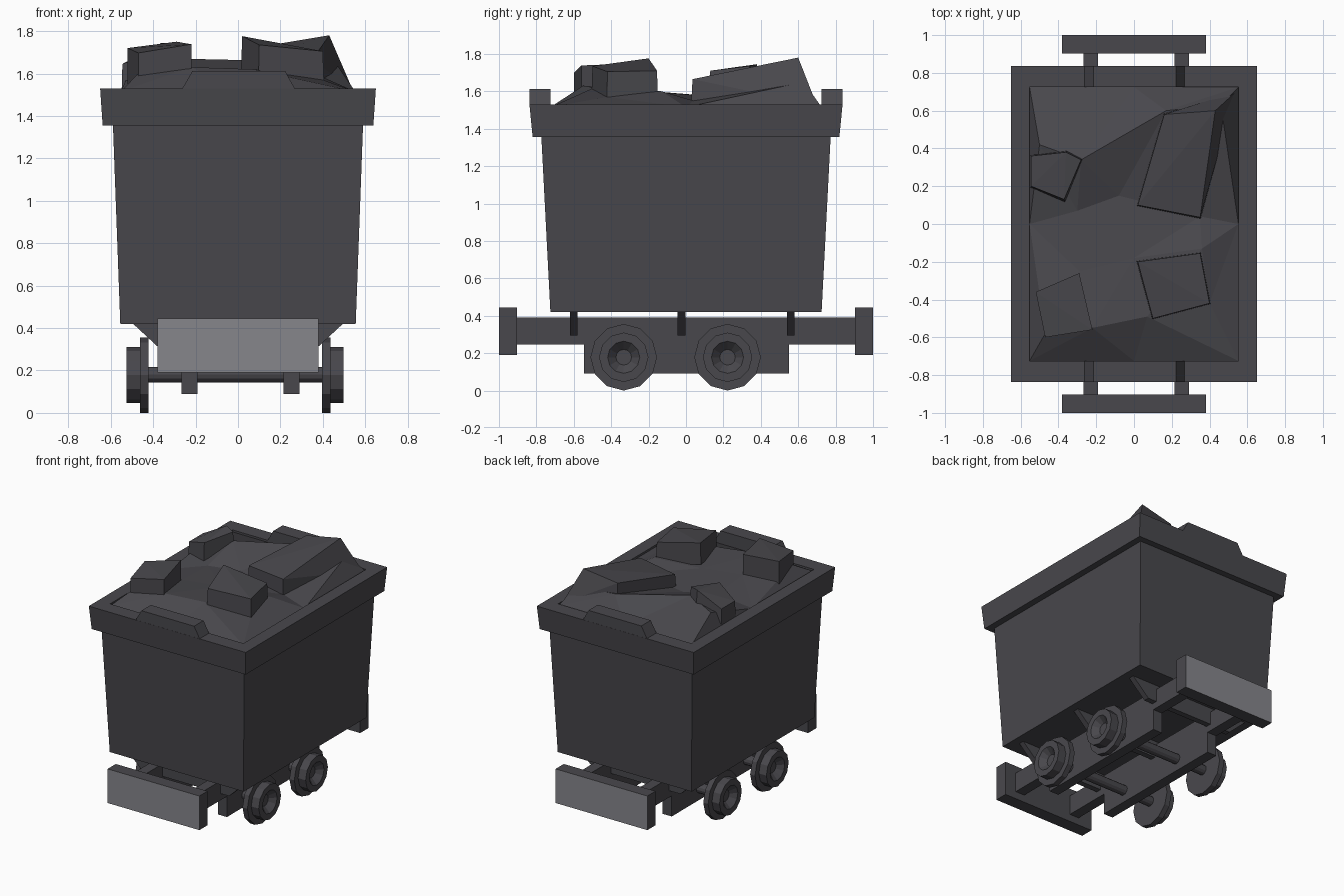
import bpy, bmesh, math
from mathutils import Vector
from mathutils.geometry import delaunay_2d_cdt

cube = bpy.data.objects.get("Cube")
if cube:
    bpy.data.objects.remove(cube, do_unlink=True)


def material(name, color):
    m = bpy.data.materials.new(name)
    m.use_nodes = True
    m.diffuse_color = color
    bsdf = m.node_tree.nodes["Principled BSDF"]
    bsdf.inputs["Base Color"].default_value = color
    bsdf.inputs["Roughness"].default_value = 0.9
    return m


DARK = material("dark grey", (0.066, 0.064, 0.073, 1))
LIGHT = material("light grey", (0.24, 0.24, 0.26, 1))


def finish(name, bm, mats=(DARK,), fix=True):
    if fix:
        bmesh.ops.recalc_face_normals(bm, faces=bm.faces)
    mesh = bpy.data.meshes.new(name)
    bm.to_mesh(mesh)
    bm.free()
    for m in mats:
        mesh.materials.append(m)
    ob = bpy.data.objects.new(name, mesh)
    bpy.context.collection.objects.link(ob)
    return ob


def loft(name, rings, closed=False):
    """Skin a stack of point rings; cap the ends or join them."""
    bm = bmesh.new()
    loops = [[bm.verts.new(p) for p in ring] for ring in rings]
    pairs = list(zip(loops, loops[1:]))
    if closed:
        pairs.append((loops[-1], loops[0]))
    else:
        bm.faces.new(loops[0])
        bm.faces.new(loops[-1])
    n = len(loops[0])
    for a, b in pairs:
        for i in range(n):
            j = (i + 1) % n
            bm.faces.new((a[i], a[j], b[j], b[i]))
    return finish(name, bm)


def rect(hx, hy, z):
    return [(-hx, -hy, z), (hx, -hy, z), (hx, hy, z), (-hx, hy, z)]


def prism_y(name, outline, y0, y1):
    return loft(name, [[(x, y, z) for x, z in outline] for y in (y0, y1)])


def prism_x(name, outline, x0, x1):
    return loft(name, [[(x, y, z) for y, z in outline] for x in (x0, x1)])


def lathe_x(name, profile, x, y, z, side, n=12):
    """Spin (offset, radius) steps about an axle along x."""
    return loft(name, [[(x + side * d, y + r * math.cos(math.tau * i / n),
                         z + r * math.sin(math.tau * i / n)) for i in range(n)]
                       for d, r in profile])


# Tapered bin and the wide rim around its mouth
loft("bin", [rect(0.555, 0.725, 0.42), rect(0.59, 0.774, 1.37)])
loft("rim", [rect(0.638, 0.82, 1.355), rect(0.65, 0.837, 1.53),
             rect(0.553, 0.725, 1.53), rect(0.553, 0.725, 1.355)], closed=True)

# Raised lips and bumpers at both ends
for end, s in (("front", -1), ("back", 1)):
    prism_y(end + "_lip", [(-0.265, 1.525), (0.27, 1.525), (0.222, 1.612), (-0.215, 1.612)],
            s * 0.725, s * 0.836)
    bumper = prism_y(end + "_bumper", [(-0.38, 0.19), (0.38, 0.19), (0.38, 0.445), (-0.38, 0.445)],
                     s * 0.903, s)
    bumper.data.materials.append(LIGHT)
    for f in bumper.data.polygons:
        if f.normal.y * s > 0.9:
            f.material_index = 1

# Long chassis beams with their deeper middle
BEAM = [(-0.91, 0.245), (-0.545, 0.245), (-0.545, 0.09), (0.55, 0.09),
        (0.55, 0.245), (0.91, 0.245), (0.91, 0.39), (-0.91, 0.39)]
prism_x("right_beam", BEAM, -0.267, -0.19)
prism_x("left_beam", BEAM, 0.214, 0.29)

# Cross supports under the bin
for name, y in (("front", -0.6), ("middle", -0.025), ("back", 0.56)):
    prism_y(name + "_support", [(-0.36, 0.295), (0.36, 0.295), (0.5, 0.425), (-0.5, 0.425)],
            y - 0.021, y + 0.021)

# Axles and flanged wheels with dished hubs
WHEEL = [(0, 0.178), (0.04, 0.178), (0.04, 0.132), (0.102, 0.132),
         (0.102, 0.086), (0.06, 0.042)]
for name, y in (("front", -0.333), ("back", 0.222)):
    lathe_x(name + "_axle", [(0, 0.036), (0.83, 0.036)], -0.43, y, 0.18, 1)
    lathe_x(name + "_left_wheel", WHEEL, 0.395, y, 0.178, 1)
    lathe_x(name + "_right_wheel", WHEEL, -0.423, y, 0.178, -1)

# Faceted mound filling the bin
EDGE = [(-0.553, -0.725), (0, -0.725), (0.553, -0.725), (0.553, 0),
        (0.553, 0.725), (0, 0.725), (-0.553, 0.725), (-0.553, 0)]
HEAP = [(-0.47, -0.58, 1.6), (-0.22, -0.55, 1.63), (0.07, -0.49, 1.62),
        (0.4, -0.42, 1.57), (0.36, -0.13, 1.6), (0, -0.18, 1.6), (-0.29, -0.25, 1.6),
        (-0.3, 0.07, 1.58), (-0.08, 0.15, 1.57), (0.35, 0.04, 1.55),
        (-0.28, 0.34, 1.67), (0.17, 0.6, 1.66), (0.46, 0.63, 1.65), (-0.5, 0.42, 1.63)]
points = [(x, y, 1.515) for x, y in EDGE] + HEAP
flat, _, tris, *_ = delaunay_2d_cdt([Vector(p[:2]) for p in points], [], [], 0, 0.0001)
bm = bmesh.new()
verts = [bm.verts.new(p) for p in points]
for t in tris:
    bm.faces.new([verts[i] for i in t])
for f in bm.faces:
    f.normal_update()
    if f.normal.z < 0:
        f.normal_flip()
finish("coal_mound", bm, fix=False)


def rock(name, top, drop=0.2, flare=1.06, extra=()):
    """Angular lump: a tilted top with a slightly wider base."""
    c = sum((Vector(p) for p in top), Vector()) / len(top)
    bm = bmesh.new()
    for p in top:
        p = Vector(p)
        base = c + (p - c) * flare
        base.z = p.z - drop
        base.x = max(-0.55, min(0.55, base.x))
        bm.verts.new(p)
        bm.verts.new(base)
    for p in extra:
        bm.verts.new(p)
    bmesh.ops.convex_hull(bm, input=bm.verts)
    bmesh.ops.dissolve_limit(bm, angle_limit=0.05, verts=bm.verts, edges=bm.edges)
    return finish(name, bm)


# Large lumps resting on the mound
rock("front_right_lump", [(-0.52, -0.36, 1.72), (-0.29, -0.26, 1.75),
                          (-0.22, -0.56, 1.738), (-0.47, -0.6, 1.697)], 0.17, 1.0)
rock("front_left_lump", [(0.02, -0.2, 1.776), (0.35, -0.155, 1.71),
                         (0.4, -0.42, 1.705), (0.1, -0.5, 1.735)], 0.16, 1.03)
rock("back_left_lump", [(0.02, 0.1, 1.655), (0.35, 0.035, 1.665),
                        (0.43, 0.6, 1.78), (0.16, 0.58, 1.735)], 0.22, 1.04,
     [(0.54, 0.7, 1.525), (0.47, 0.63, 1.66)])
rock("back_right_lump", [(-0.545, 0.2, 1.645), (-0.37, 0.13, 1.71), (-0.28, 0.34, 1.735),
                         (-0.36, 0.38, 1.745), (-0.545, 0.36, 1.645)], 0.18, 1.12)
